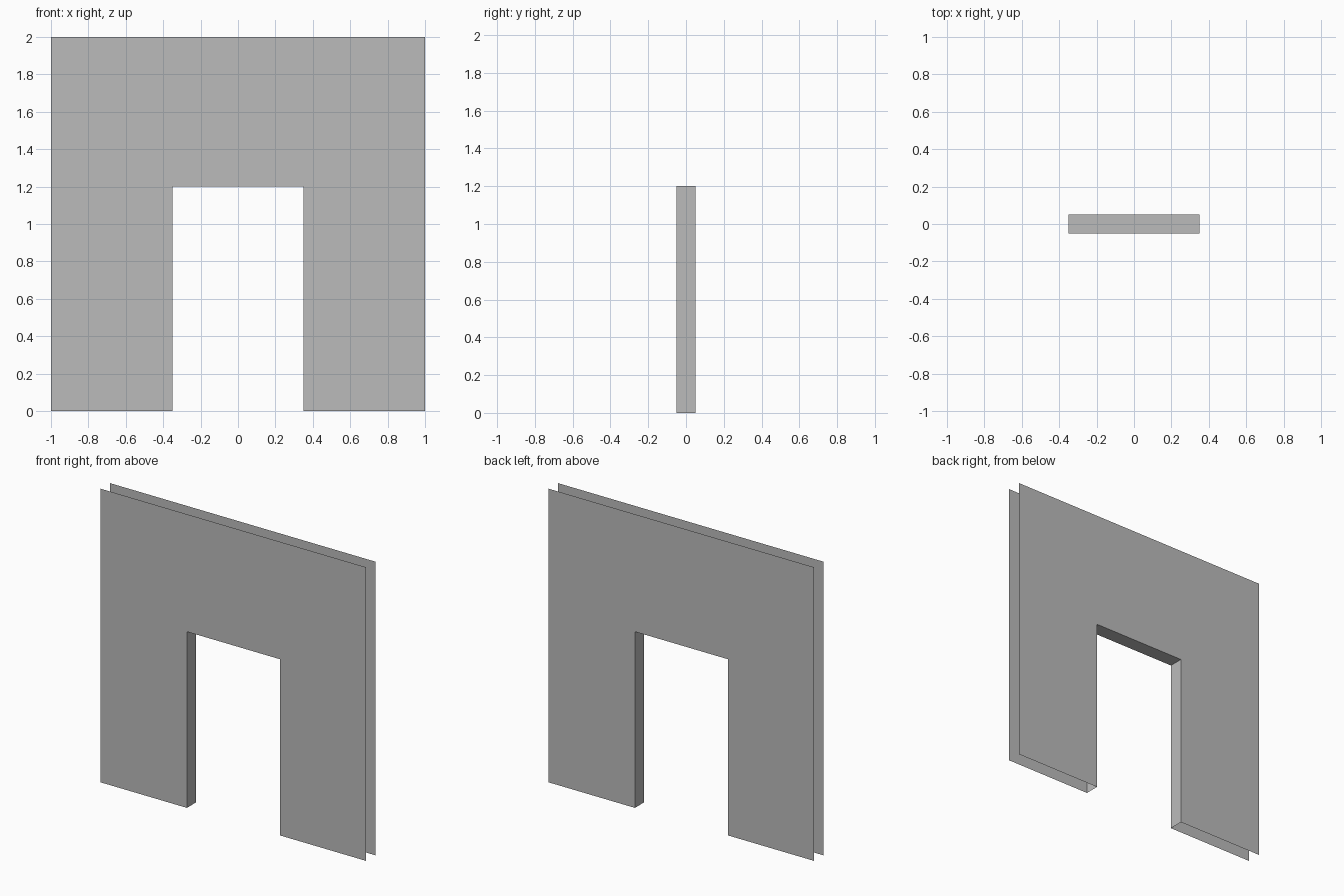
import bpy
import bmesh

if "Cube" in bpy.data.objects:
    bpy.data.objects.remove(bpy.data.objects["Cube"])

W, H = 1.0, 2.0        # wall half width and height
DW, DH = 0.35, 1.2     # doorway half width and height
T = 0.05               # half thickness

grey = bpy.data.materials.new("plain_grey")
grey.diffuse_color = (0.5, 0.5, 0.5, 1)
grey.use_nodes = True
grey.node_tree.nodes["Principled BSDF"].inputs["Base Color"].default_value = grey.diffuse_color

# wall outline around the doorway, extruded through the thickness
outline = [(-W, 0), (-DW, 0), (-DW, DH), (DW, DH), (DW, 0), (W, 0), (W, H), (-W, H)]
bm = bmesh.new()
face = bm.faces.new([bm.verts.new((x, -T, z)) for x, z in outline])
ext = bmesh.ops.extrude_face_region(bm, geom=[face], use_keep_orig=True)
bmesh.ops.translate(bm, vec=(0, 2 * T, 0),
                    verts=[g for g in ext["geom"] if isinstance(g, bmesh.types.BMVert)])
bmesh.ops.recalc_face_normals(bm, faces=bm.faces)

# leave the outer rim open: keep only the two wall sheets and the doorway lining
rim = []
for f in bm.faces:
    c = f.calc_center_median()
    if abs(f.normal.y) < 0.5 and (abs(c.x) > DW + 0.01 or c.z > DH + 0.01 or c.z < 0.01):
        rim.append(f)
bmesh.ops.delete(bm, geom=rim, context='FACES')

mesh = bpy.data.meshes.new("doorway_wall")
bm.to_mesh(mesh)
bm.free()
mesh.materials.append(grey)
wall = bpy.data.objects.new("doorway_wall", mesh)
bpy.context.collection.objects.link(wall)
